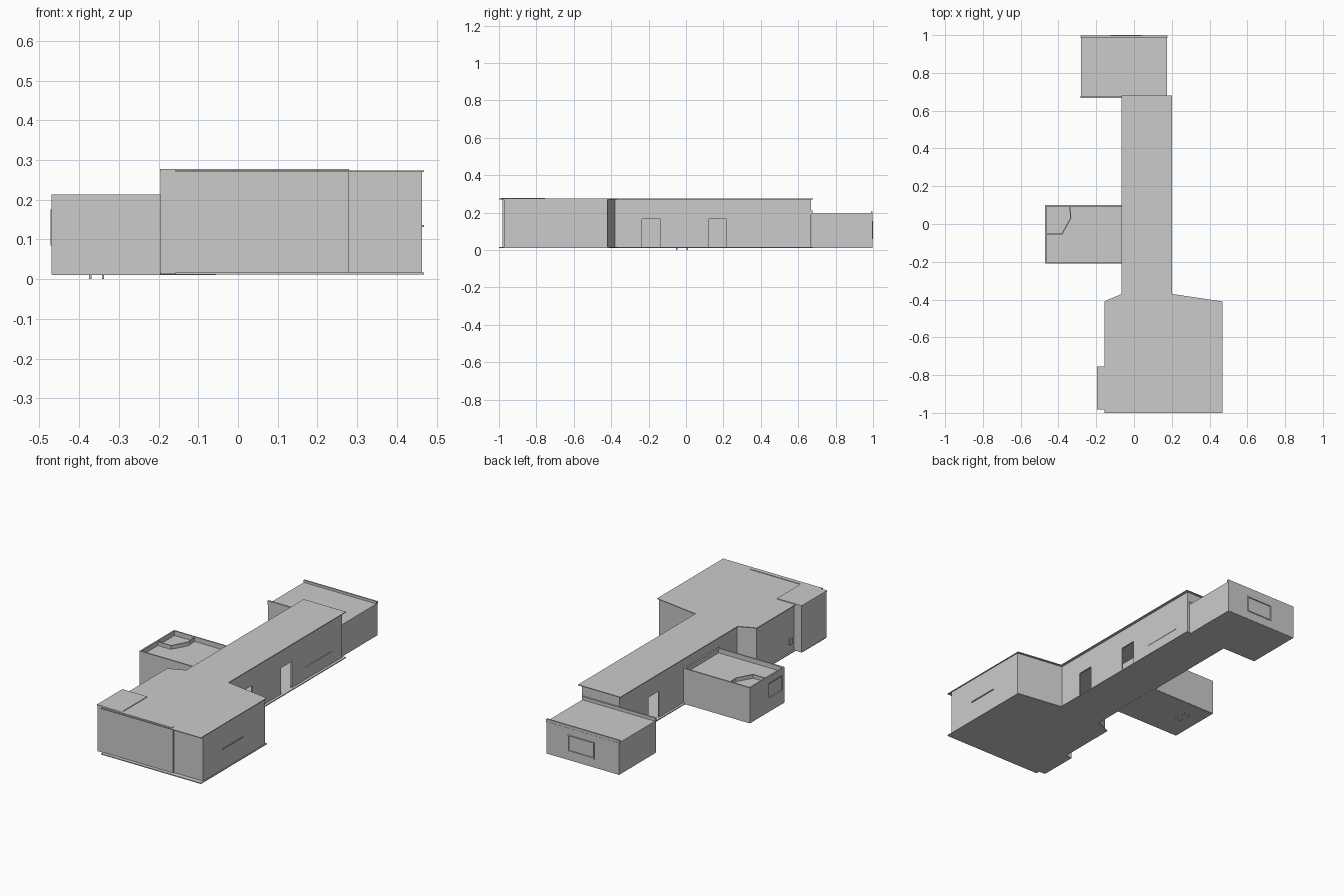
import bpy, bmesh

if "Cube" in bpy.data.objects:
    bpy.data.objects.remove(bpy.data.objects["Cube"])


def make(name, bm):
    bmesh.ops.recalc_face_normals(bm, faces=bm.faces)
    me = bpy.data.meshes.new(name)
    bm.to_mesh(me)
    bm.free()
    ob = bpy.data.objects.new(name, me)
    bpy.context.collection.objects.link(ob)
    return ob


def prism(name, pts, z0, z1):
    bm = bmesh.new()
    face = bm.faces.new([bm.verts.new((x, y, z0)) for x, y in pts])
    top = bmesh.ops.extrude_face_region(bm, geom=[face])
    for v in top['geom']:
        if isinstance(v, bmesh.types.BMVert):
            v.co.z = z1
    # the source face stays behind as the base when missing
    if not any(all(abs(v.co.z - z0) < 1e-6 for v in f.verts) for f in bm.faces):
        bm.faces.new([v for v in bm.verts if abs(v.co.z - z0) < 1e-6])
    return make(name, bm)


def rect(x0, x1, y0, y1):
    return [(x0, y0), (x1, y0), (x1, y1), (x0, y1)]


def box(name, x0, x1, y0, y1, z0, z1):
    return prism(name, rect(x0, x1, y0, y1), z0, z1)


def walls(name, pts, z0, z1, t=0.008, closed=True):
    """Upright strip along a counter-clockwise outline, thickened inwards."""
    bm = bmesh.new()
    lo = [bm.verts.new((x, y, z0)) for x, y in pts]
    hi = [bm.verts.new((x, y, z1)) for x, y in pts]
    n = len(pts)
    for i in range(n if closed else n - 1):
        j = (i + 1) % n
        bm.faces.new((lo[i], lo[j], hi[j], hi[i]))
    me = bpy.data.meshes.new(name)
    bm.to_mesh(me)
    bm.free()
    ob = bpy.data.objects.new(name, me)
    bpy.context.collection.objects.link(ob)
    m = ob.modifiers.new("thickness", 'SOLIDIFY')
    m.thickness, m.offset, m.use_even_offset = t, -1, True
    return ob


def cut(ob, name, *dims):
    c = box(name, *dims)
    c.hide_render = True
    c.hide_set(True)
    m = ob.modifiers.new(name, 'BOOLEAN')
    m.operation, m.object, m.solver = 'DIFFERENCE', c, 'EXACT'


# main hall and corridor: walls, with floor and roof plates overhanging
hall = walls("hall_walls", [
    (-0.195, -0.98), (0.28, -0.98), (0.28, -0.973), (0.463, -0.973),
    (0.463, -0.42), (0.185, -0.38), (0.185, 0.668), (-0.052, 0.668),
    (-0.052, -0.38), (-0.148, -0.42), (-0.148, -0.755), (-0.195, -0.755)],
    0.014, 0.272)
plate = [(-0.157, -1), (0.468, -1), (0.468, -0.41), (0.2, -0.37), (0.2, 0.68),
         (-0.065, 0.68), (-0.065, -0.37), (-0.157, -0.41)]
prism("hall_floor", plate, 0.012, 0.017)
prism("hall_roof", plate, 0.270, 0.274)
box("closet_floor", -0.196, -0.15, -0.972, -0.757, 0.012, 0.017)
box("closet_roof", -0.196, -0.04, -0.982, -0.755, 0.271, 0.278)
box("front_roof_edge", -0.157, 0.28, -0.99, -0.97, 0.274, 0.277)

# corridor doorways
for i, (x, y0, y1) in enumerate([(0.185, -0.235, -0.137), (0.185, 0.12, 0.217),
                                 (-0.052, 0.315, 0.41)]):
    cut(hall, f"doorway_cutter_{i}", x - 0.03, x + 0.03, y0, y1, 0.017, 0.165)

# thin ledges and small fitting on the outer walls
box("hall_ledge", 0.455, 0.468, -0.80, -0.62, 0.131, 0.136)
box("corridor_ledge", 0.18, 0.187, 0.34, 0.57, 0.083, 0.087)
box("wall_fitting", -0.155, -0.145, -0.735, -0.71, 0.06, 0.095)

# side room: recessed ceiling inside a rim, corner partition
side = walls("side_room_walls", rect(-0.47, -0.055, -0.21, 0.10), 0.012, 0.213)
box("side_room_floor", -0.468, -0.055, -0.208, 0.098, 0.011, 0.016)
box("side_room_ceiling", -0.464, -0.056, -0.204, 0.094, 0.182, 0.187)
walls("corner_partition", [(-0.463, -0.057), (-0.38, -0.057), (-0.332, 0.03),
                           (-0.336, 0.093)], 0.016, 0.208, 0.006, closed=False)
for x in (-0.372, -0.34):
    for y in (-0.05, 0.008):
        box("fixture_leg", x - 0.003, x + 0.003, y - 0.004, y + 0.004, 0, 0.014)

# end room: low roof between raised end walls
end = walls("end_room_walls", rect(-0.28, 0.175, 0.67, 0.998), 0.013, 0.193)
box("end_room_floor", -0.279, 0.174, 0.671, 0.997, 0.012, 0.017)
box("end_room_roof", -0.28, 0.175, 0.672, 0.99, 0.190, 0.194)
box("end_room_back_parapet", -0.282, 0.177, 0.988, 0.997, 0.190, 0.207)
box("end_room_front_parapet", -0.282, 0.177, 0.668, 0.677, 0.190, 0.212)


# framed windows: opening, four frame bars and a set-back pane
def window(ob, name, axis, pos, out, a0, a1, z0, z1):
    def part(label, d0, d1, b0, b1, c0, c1, fn=box, *pre):
        d = sorted((pos + out * d0, pos + out * d1))
        dims = (*d, b0, b1, c0, c1) if axis == 'x' else (b0, b1, *d, c0, c1)
        return fn(*pre, f"{name}_{label}", *dims)
    part("cutter", -0.03, 0.03, a0, a1, z0, z1, cut, ob)
    w = 0.006
    for label, b0, b1, c0, c1 in [("frame_left", a0, a0 + w, z0, z1),
                                  ("frame_right", a1 - w, a1, z0, z1),
                                  ("frame_bottom", a0, a1, z0, z0 + w),
                                  ("frame_top", a0, a1, z1 - w, z1)]:
        part(label, -0.01, 0.002, b0, b1, c0, c1)
    part("pane", -0.007, -0.004, a0, a1, z0, z1)


window(side, "side_window", 'x', -0.47, -1, -0.195, -0.06, 0.085, 0.175)
window(end, "end_window", 'y', 0.998, 1, -0.125, 0.042, 0.06, 0.155)
